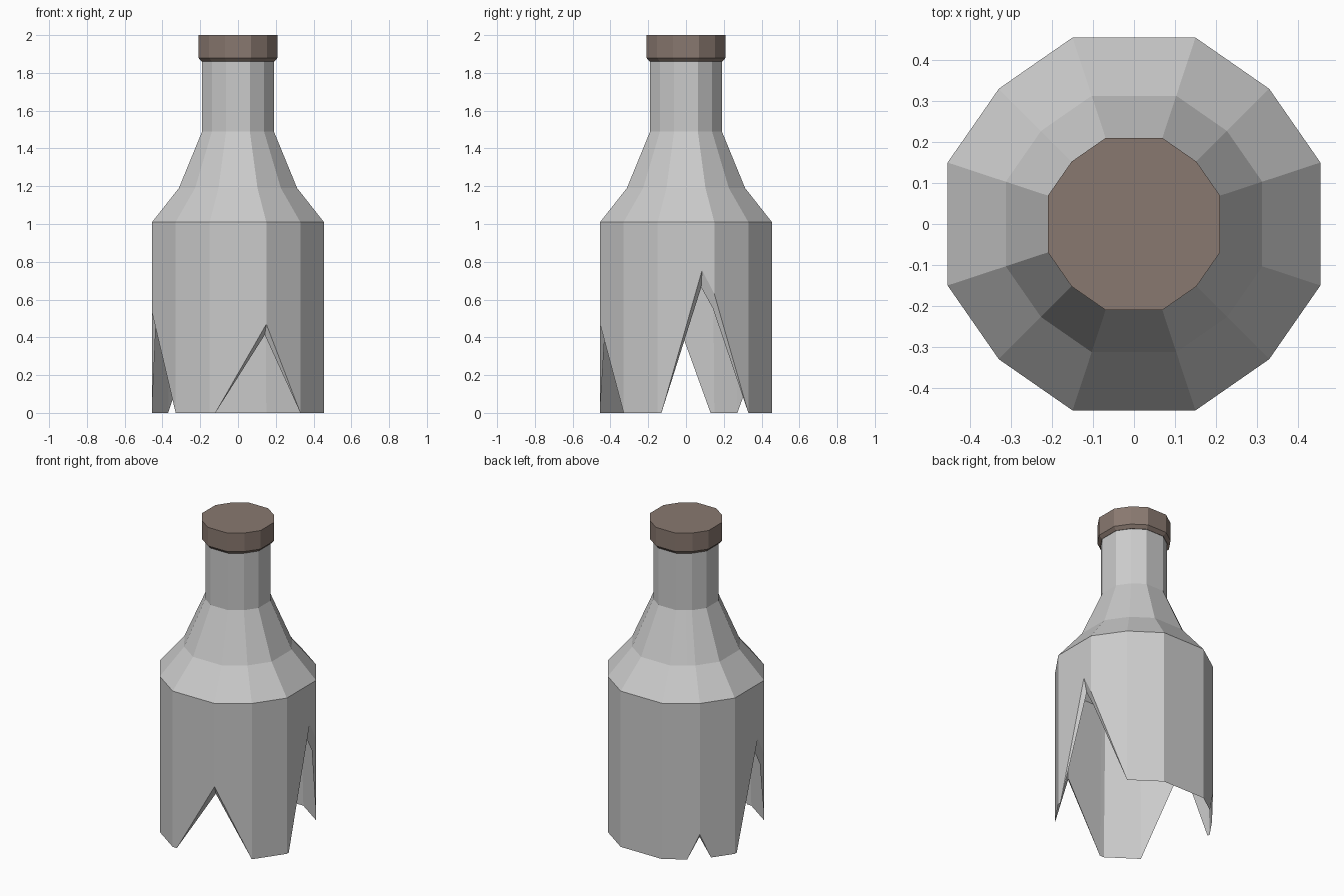
import bpy, bmesh

if "Cube" in bpy.data.objects:
    bpy.data.objects.remove(bpy.data.objects["Cube"])

R = 0.455
# Bottle outline, counter-clockwise: x, y, height of the broken lower edge
OUTLINE = [
    (.455, -.13, 0), (.455, .085, .755), (.455, .15, .63), (.33, .33, 0),
    (.15, .455, 0), (-.15, .455, 0), (-.27, .372, 0), (-.33, .33, .16),
    (-.37, .272, 0), (-.455, .15, 0), (-.455, .13, 0), (-.455, -.085, .66),
    (-.455, -.15, .53), (-.33, -.33, 0), (-.15, -.455, 0), (-.12, -.455, 0),
    (.15, -.455, .47), (.33, -.33, 0), (.455, -.15, 0)]
CORNERS = [(a * sx, b * sy) for sx, sy, pts in (
    (1, 1, [(.455, .15), (.33, .33), (.15, .455)]),
    (-1, 1, [(.15, .455), (.33, .33), (.455, .15)]),
    (-1, -1, [(.455, .15), (.33, .33), (.15, .455)]),
    (1, -1, [(.15, .455), (.33, .33), (.455, .15)])) for a, b in pts]


def ring(points, radius, z):
    s = radius / R
    return [(p[0] * s, p[1] * s, z) for p in points]


def loft(name, rings, cap_ends=False, loop=False):
    bm = bmesh.new()
    rows = [[bm.verts.new(co) for co in r] for r in rings]
    n = len(rows[0])
    pairs = list(zip(rows, rows[1:]))
    if loop:
        pairs.append((rows[-1], rows[0]))
    for a, b in pairs:
        for i in range(n):
            j = (i + 1) % n
            bm.faces.new((a[i], a[j], b[j], b[i]))
    if cap_ends:
        bm.faces.new(rows[0][::-1])
        bm.faces.new(rows[-1])
    # Outer and inner walls meet at a sharp edge along the base
    bmesh.ops.remove_doubles(bm, verts=bm.verts, dist=1e-4)
    bmesh.ops.recalc_face_normals(bm, faces=bm.faces)
    mesh = bpy.data.meshes.new(name)
    bm.to_mesh(mesh)
    bm.free()
    obj = bpy.data.objects.new(name, mesh)
    bpy.context.collection.objects.link(obj)
    return obj


def inner_edge(x, y, z):
    s = 1 - 0.055 * min(1, z / 0.4)
    return (x * s, y * s, z * 0.88)


# Broken glass: up the outside, then down the inside to the bevelled break
outside = [(R, 1.01), (.313, 1.19), (.19, 1.49), (.19, 1.87)]
inside = [(.165, 1.87), (.165, 1.48), (.29, 1.17), (.43, .99)]
rings = [OUTLINE] + [ring(OUTLINE, r, z) for r, z in outside + inside]
rings.append([inner_edge(*p) for p in OUTLINE])
loft("broken_bottle", rings, loop=True)

# Bottle cap
cap = loft("bottle_cap", [ring(CORNERS, r, z) for r, z in
                          [(.192, 1.86), (.21, 1.88), (.21, 2.0)]], cap_ends=True)
mat = bpy.data.materials.new("cap_brown")
mat.diffuse_color = (0.25, 0.19, 0.16, 1)
mat.use_nodes = True
mat.node_tree.nodes["Principled BSDF"].inputs["Base Color"].default_value = mat.diffuse_color
cap.data.materials.append(mat)
